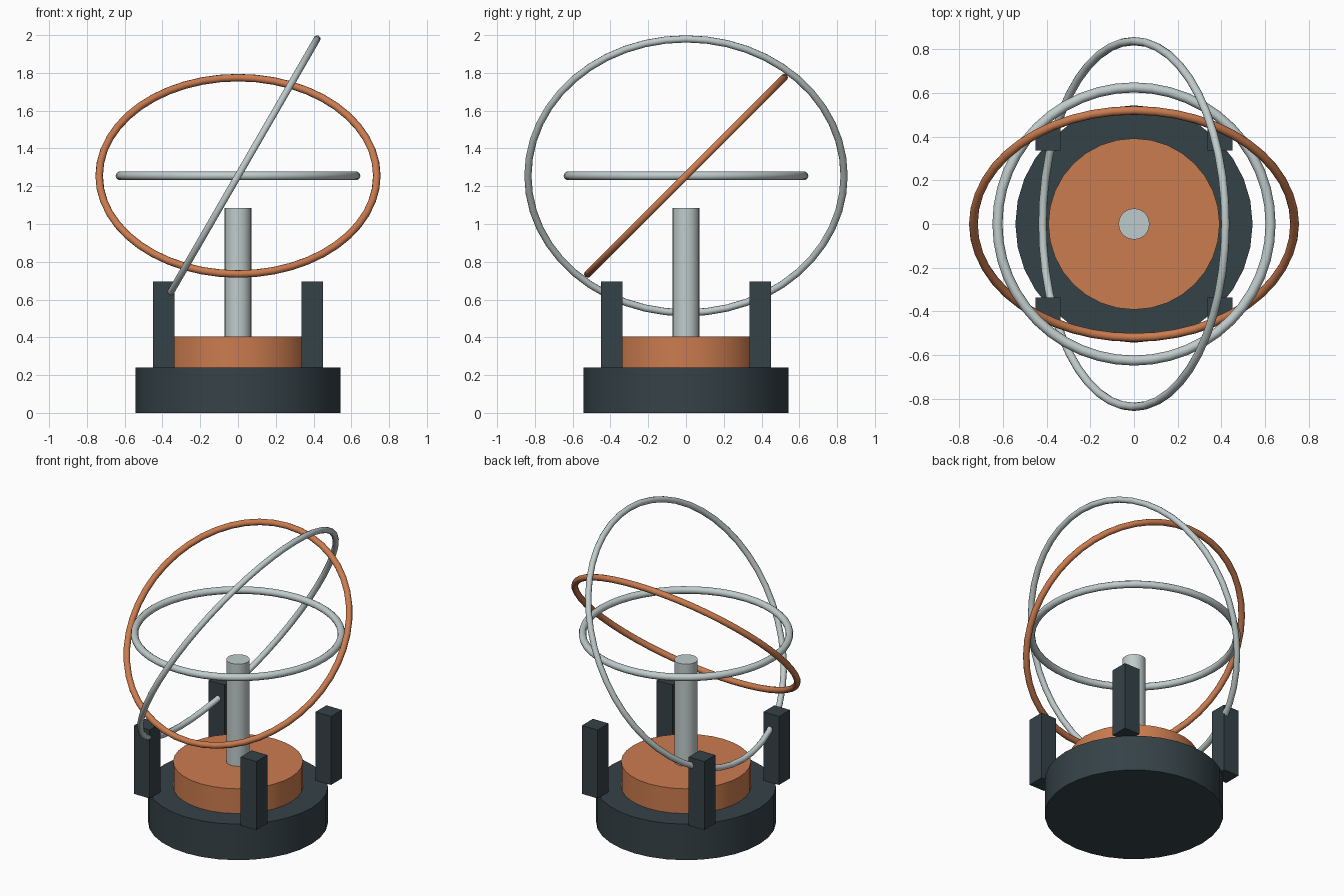
import bpy
from math import radians

cube = bpy.data.objects.get("Cube")
if cube:
    bpy.data.objects.remove(cube, do_unlink=True)


def material(name, rgb):
    mat = bpy.data.materials.new(name)
    mat.use_nodes = True
    colour = (*rgb, 1)
    mat.diffuse_color = colour
    mat.node_tree.nodes["Principled BSDF"].inputs["Base Color"].default_value = colour
    return mat


slate = material("dark slate", (0.036, 0.054, 0.064))
copper = material("copper", (0.60, 0.20, 0.078))
silver = material("pale silver", (0.53, 0.60, 0.60))


def finish(name, mat, smooth=True):
    obj = bpy.context.object
    obj.name = obj.data.name = name
    obj.data.materials.append(mat)
    if smooth:
        bpy.ops.object.shade_smooth_by_angle(angle=radians(50))
    return obj


def cylinder(name, radius, bottom, top, sides, mat):
    bpy.ops.mesh.primitive_cylinder_add(
        vertices=sides, radius=radius, depth=top - bottom,
        location=(0, 0, (bottom + top) / 2), rotation=(0, 0, radians(90)))
    finish(name, mat)


def ring(name, radius, thickness, tilt, mat):
    bpy.ops.mesh.primitive_torus_add(
        major_segments=48, minor_segments=10, major_radius=radius,
        minor_radius=thickness, location=(0, 0, 1.255),
        rotation=[radians(a) for a in tilt])
    finish(name, mat)


# Stepped pedestal and central column
cylinder("base", 0.543, 0, 0.24, 32, slate)
cylinder("pedestal_disc", 0.392, 0.24, 0.405, 32, copper)
cylinder("column", 0.071, 0.405, 1.085, 24, silver)

# Four square posts around the pedestal
for y, end in ((-1, "front"), (1, "back")):
    for x, side in ((-1, "right"), (1, "left")):
        bpy.ops.mesh.primitive_cube_add(size=1, location=(x * 0.393, y * 0.393, 0.468))
        post = finish(f"{end}_{side}_post", slate, smooth=False)
        post.scale = (0.115, 0.115, 0.456)

# Nested rings sharing one centre
ring("inner_ring", 0.625, 0.023, (0, 0, 0), silver)
ring("middle_ring", 0.735, 0.02, (45, 0, 0), copper)
ring("outer_ring", 0.837, 0.019, (0, -60, 0), silver)
